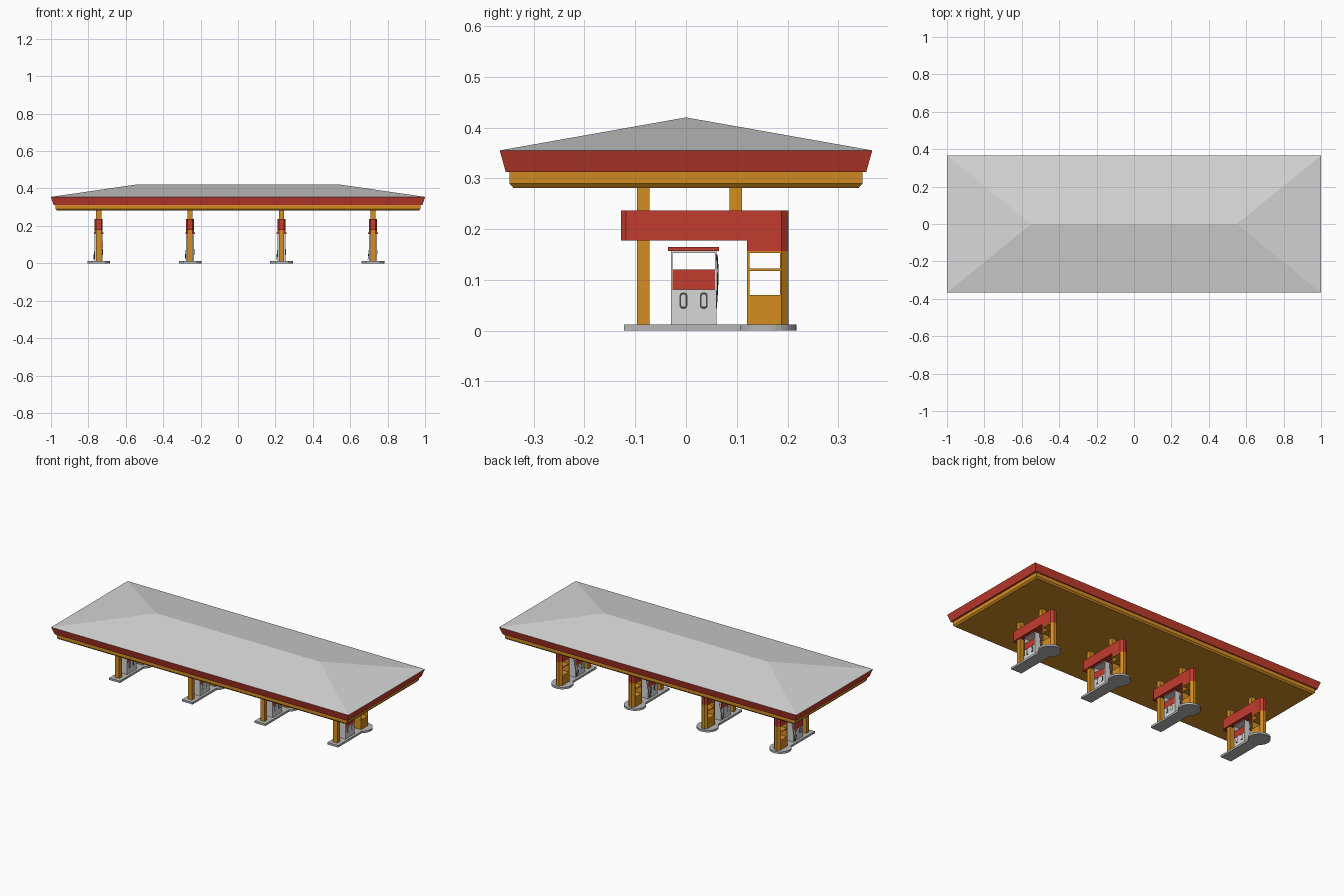
import bpy, bmesh, math

if "Cube" in bpy.data.objects:
    bpy.data.objects.remove(bpy.data.objects["Cube"])


def material(name, rgb):
    m = bpy.data.materials.new(name)
    m.diffuse_color = (*rgb, 1)
    m.use_nodes = True
    m.node_tree.nodes["Principled BSDF"].inputs["Base Color"].default_value = m.diffuse_color
    return m


RED = material("red paint", (0.54, 0.045, 0.027))
ORANGE = material("amber paint", (0.66, 0.27, 0.016))
WHITE = material("light grey metal", (0.68, 0.68, 0.68))
CONCRETE = material("concrete grey", (0.48, 0.48, 0.48))
DARK = material("dark rubber", (0.06, 0.06, 0.06))


def mesh(name, verts, faces, mat):
    me = bpy.data.meshes.new(name)
    me.from_pydata(verts, [], faces)
    bm = bmesh.new()
    bm.from_mesh(me)
    bmesh.ops.recalc_face_normals(bm, faces=bm.faces)
    bm.to_mesh(me)
    bm.free()
    me.materials.append(mat)
    ob = bpy.data.objects.new(name, me)
    bpy.context.collection.objects.link(ob)
    return ob


def loft(name, low, high, mat):
    """Closed solid between two loops of equal length."""
    n = len(low)
    sides = [(i, (i + 1) % n, n + (i + 1) % n, n + i) for i in range(n)]
    caps = [tuple(range(n)), tuple(range(n, 2 * n))]
    return mesh(name, low + high, sides + caps, mat)


def prism(name, outline, z0, z1, mat):
    return loft(name, [(x, y, z0) for x, y in outline],
                [(x, y, z1) for x, y in outline], mat)


def box(name, x0, x1, y0, y1, z0, z1, mat):
    return prism(name, [(x0, y0), (x1, y0), (x1, y1), (x0, y1)], z0, z1, mat)


def rect(hx, hy, z):
    return [(-hx, -hy, z), (hx, -hy, z), (hx, hy, z), (-hx, hy, z)]


# Canopy: soffit, amber band, sloping red fascia, hipped roof
loft("soffit", rect(0.967, 0.340, 0.281), rect(0.975, 0.348, 0.290), ORANGE)
loft("amber_band", rect(0.975, 0.348, 0.290), rect(0.976, 0.348, 0.313), ORANGE)
loft("fascia", rect(0.986, 0.355, 0.312), rect(1.0, 0.367, 0.355), RED)
mesh("hipped_roof", rect(1.0, 0.367, 0.355) + [(-0.55, 0, 0.42), (0.55, 0, 0.42)],
     [(0, 1, 5, 4), (1, 2, 5), (2, 3, 4, 5), (3, 0, 4), (0, 3, 2, 1)], WHITE)


def nozzle_holder(c, side, y):
    """Dark rounded ring with a light centre on the cabinet side."""
    for name, hy, hz, t, mat in (("nozzle_ring", 0.0075, 0.016, 0.0015, DARK),
                                 ("nozzle_plate", 0.0045, 0.012, 0.0025, WHITE)):
        loop = []
        for sy, sz, a0 in ((1, 1, 0), (-1, 1, 90), (-1, -1, 180), (1, -1, 270)):
            r = hy * 0.7
            for a in (0, 45, 90):
                t_a = math.radians(a0 + a)
                loop.append((y + sy * (hy - r) + r * math.cos(t_a),
                             0.059 + sz * (hz - r) + r * math.sin(t_a)))
        x0, x1 = c + side * 0.020, c + side * (0.021 + t)
        loft(name, [(x0, p, q) for p, q in loop], [(x1, p, q) for p, q in loop], mat)


def island(c):
    # Keyhole shaped kerb
    r, cy, hw = 0.061, 0.157, 0.036
    a = math.acos(hw / r)
    outline = [(c - hw, -0.122), (c + hw, -0.122)]
    for i in range(25):
        t = -a + (math.pi + 2 * a) * i / 24
        outline.append((c + r * math.cos(t), cy + r * math.sin(t)))
    prism("kerb", outline, 0, 0.012, CONCRETE)

    # Columns up to the canopy
    box("front_column", c - 0.014, c + 0.014, -0.097, -0.072, 0.01, 0.283, ORANGE)
    box("rear_stub_column", c - 0.014, c + 0.014, 0.086, 0.110, 0.23, 0.283, ORANGE)

    # Red beam with chamfered ends
    w, v = 0.0215, 0.0085
    back = [(c + w, 0.188), (c + v, 0.202), (c - v, 0.202), (c - w, 0.188)]
    prism("beam", [(c - w, -0.118), (c - 0.014, -0.128), (c + 0.014, -0.128),
                   (c + w, -0.118)] + back, 0.177, 0.237, RED)
    prism("pillar_head", [(c - w, 0.12), (c + w, 0.12)] + back, 0.157, 0.178, RED)

    # Open shelf pillar
    prism("pillar_back", [(c - w, 0.185), (c + w, 0.185)] + back, 0.01, 0.157, ORANGE)
    box("pillar_front", c - w, c + w, 0.12, 0.125, 0.01, 0.157, ORANGE)
    for z0, z1 in ((0.01, 0.07), (0.117, 0.122), (0.153, 0.157)):
        box("pillar_shelf", c - w, c + w, 0.125, 0.185, z0, z1, ORANGE)

    # Fuel pump
    p = 0.021
    box("pump_cabinet", c - p, c + p, -0.030, 0.060, 0.01, 0.080, WHITE)
    box("pump_display", c - p - 0.001, c + p + 0.001, -0.027, 0.057, 0.081, 0.120, RED)
    box("display_seam", c - p, c + p, -0.027, 0.057, 0.079, 0.082, DARK)
    for y in (-0.030, 0.057):
        box("pump_end_panel", c - p, c + p, y, y + 0.003, 0.08, 0.157, WHITE)
    box("pump_header", c - p, c + p, -0.030, 0.060, 0.153, 0.157, WHITE)
    box("pump_cap", c - 0.026, c + 0.026, -0.035, 0.065, 0.157, 0.165, RED)
    for side in (-1, 1):
        for y in (-0.005, 0.035):
            nozzle_holder(c, side, y)

    # Hose
    cu = bpy.data.curves.new("hose", 'CURVE')
    cu.dimensions = '3D'
    cu.bevel_depth = 0.0015
    cu.bevel_resolution = 1
    pts = [(-0.012, 0.061, 0.150), (-0.012, 0.063, 0.12), (-0.019, 0.062, 0.08),
           (-0.026, 0.059, 0.04), (-0.027, 0.056, 0.020), (-0.025, 0.046, 0.024),
           (-0.024, 0.035, 0.050)]
    sp = cu.splines.new('POLY')
    sp.points.add(len(pts) - 1)
    for q, (x, y, z) in zip(sp.points, pts):
        q.co = (c + x, y, z, 1)
    cu.materials.append(DARK)
    bpy.context.collection.objects.link(bpy.data.objects.new("hose", cu))


for i in range(4):
    island(-0.745 + 0.489 * i)
